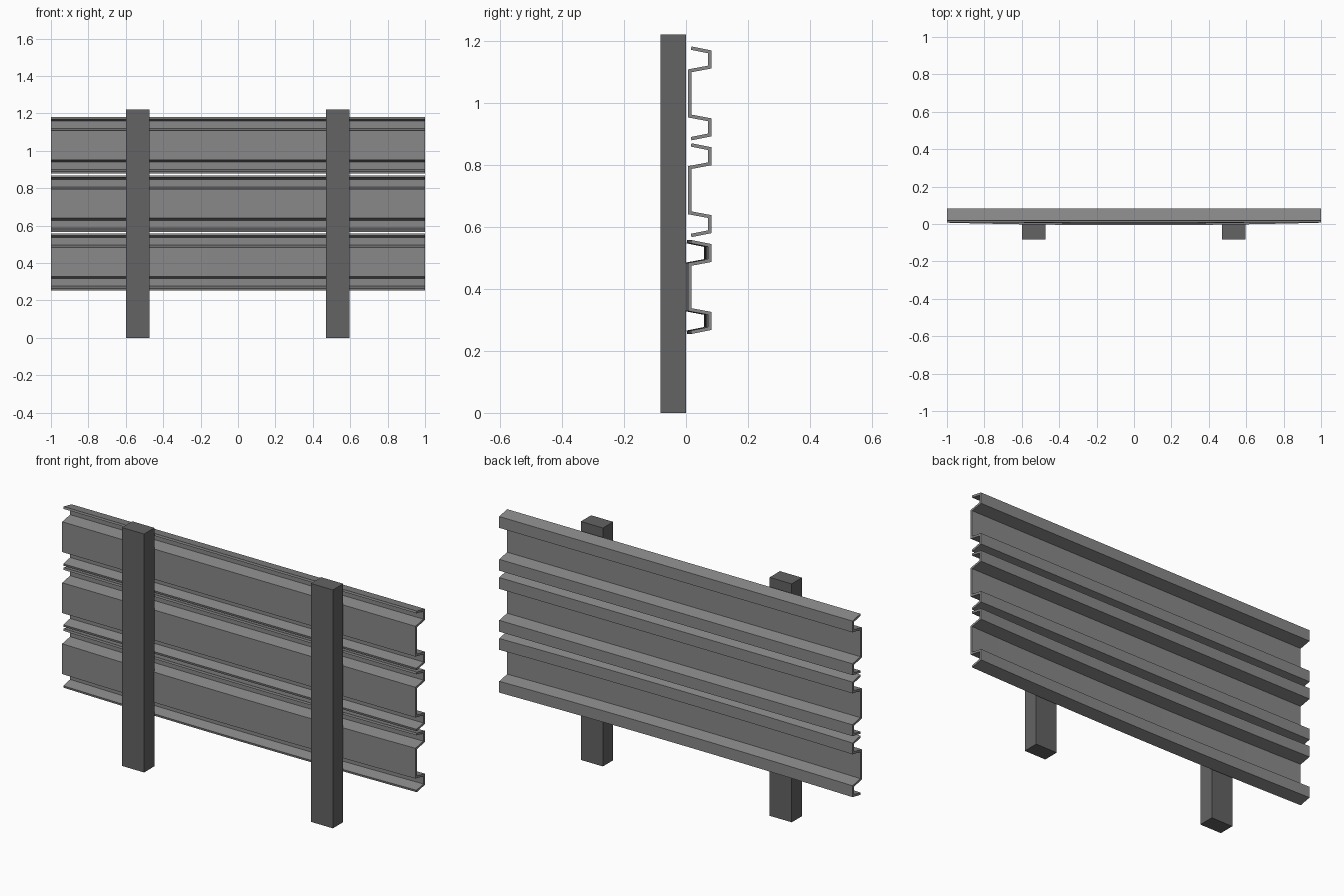
import bpy, bmesh
from mathutils import Vector

if "Cube" in bpy.data.objects:
    bpy.data.objects.remove(bpy.data.objects["Cube"])


def material(name, v):
    m = bpy.data.materials.new(name)
    m.diffuse_color = (v, v, v, 1)
    m.use_nodes = True
    m.node_tree.nodes["Principled BSDF"].inputs["Base Color"].default_value = m.diffuse_color
    return m


steel = material("galvanised grey", 0.25)
dark = material("dark post grey", 0.125)


def make_object(name, bm, mat):
    bmesh.ops.recalc_face_normals(bm, faces=bm.faces)
    mesh = bpy.data.meshes.new(name)
    bm.to_mesh(mesh)
    bm.free()
    mesh.materials.append(mat)
    bpy.context.collection.objects.link(bpy.data.objects.new(name, mesh))


def offset(path, d):
    """Shift an open 2D path sideways by d with mitred corners."""
    out = []
    for i, p in enumerate(path):
        dirs = []
        if i > 0:
            dirs.append((p - path[i - 1]).normalized())
        if i < len(path) - 1:
            dirs.append((path[i + 1] - p).normalized())
        normals = [Vector((-t.y, t.x)) for t in dirs]
        n = sum(normals, Vector((0, 0))).normalized()
        out.append(p + n * (d / n.dot(normals[0])))
    return out


# Centre line of the rail section (y, height above the rail middle), mirrored
half = [(0.0165, 0.146), (0.0765, 0.134), (0.0765, 0.085), (0.0125, 0.073)]
line = [Vector(p) for p in half] + [Vector((y, -z)) for y, z in reversed(half)]
n = len(line)
left, right = offset(line, 0.0055), offset(line, -0.0055)


def rail(name, z0, bow, segments):
    bm = bmesh.new()
    rings = []
    for s in range(segments + 1):
        x = -1 + 2 * s / segments
        dy = -bow * (1 - x * x)
        rings.append([bm.verts.new((x, p.x + dy, z0 + p.y)) for p in left + right[::-1]])
    for a, b in zip(rings, rings[1:]):
        for i in range(2 * n):
            j = (i + 1) % (2 * n)
            bm.faces.new((a[i], a[j], b[j], b[i]))
    # End caps, one quad per strip of the section
    for r in (rings[0], rings[-1]):
        for i in range(n - 1):
            bm.faces.new((r[i], r[i + 1], r[2 * n - 2 - i], r[2 * n - 1 - i]))
    make_object(name, bm, steel)


# Three rails; the lowest bows slightly towards the posts
rail("top_rail", 1.03, 0, 1)
rail("middle_rail", 0.718, 0, 1)
rail("bottom_rail", 0.406, 0.0135, 12)

# Two posts
for name, x in (("left_post", -0.536), ("right_post", 0.533)):
    bm = bmesh.new()
    bmesh.ops.create_cube(bm, size=1)
    for v in bm.verts:
        v.co = (x + v.co.x * 0.125, -0.0415 + v.co.y * 0.083, 0.61 + v.co.z * 1.22)
    make_object(name, bm, dark)
